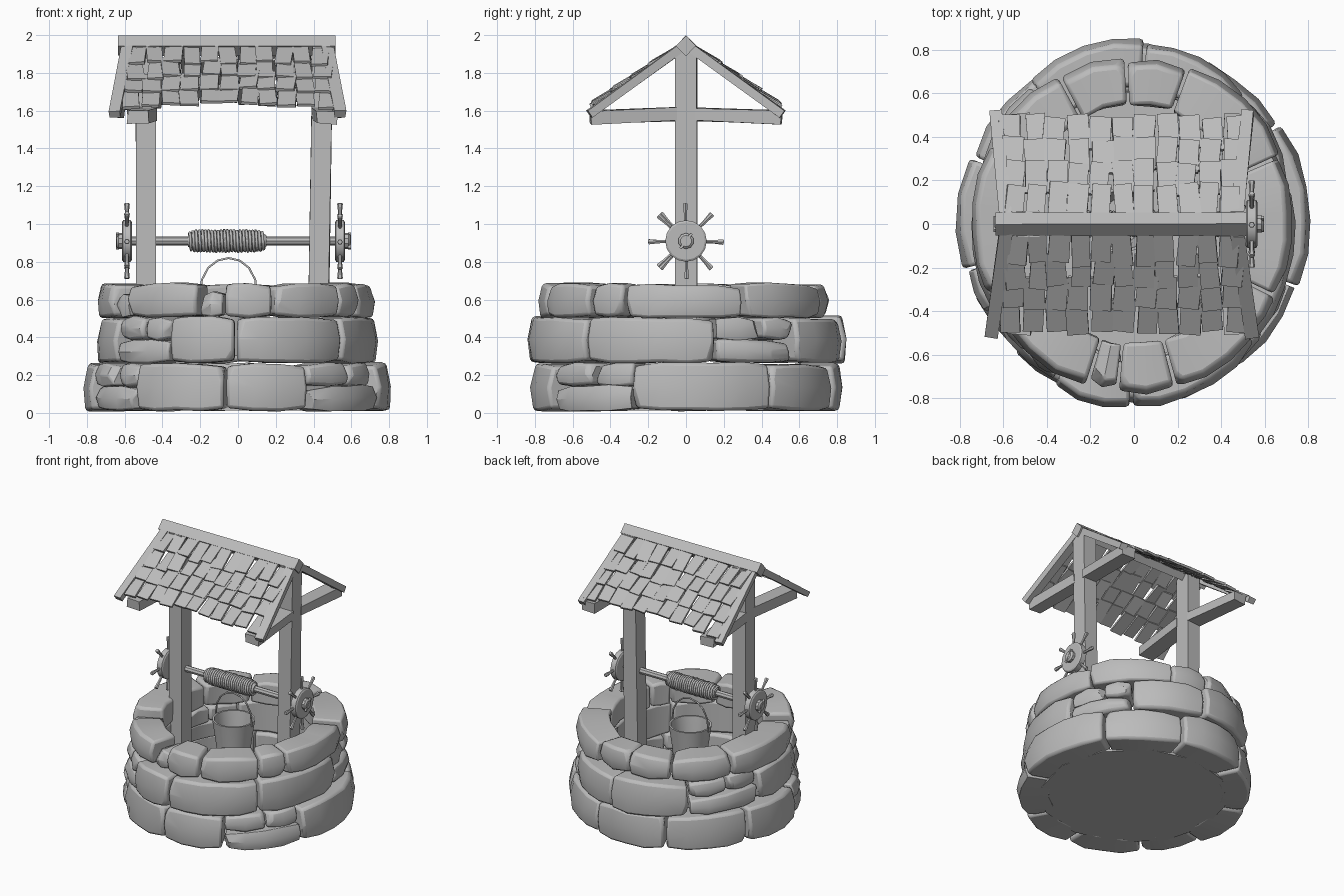
import bpy, bmesh, math, random
from math import sin, cos, pi, radians
from mathutils import Vector, Matrix

random.seed(7)
if "Cube" in bpy.data.objects:
    bpy.data.objects.remove(bpy.data.objects["Cube"])

grey = bpy.data.materials.new("plain grey")
grey.use_nodes = True
grey.diffuse_color = (0.5, 0.5, 0.5, 1)
grey.node_tree.nodes["Principled BSDF"].inputs["Base Color"].default_value = (0.5, 0.5, 0.5, 1)


def jit(a):
    return random.uniform(-a, a)


def finish(bm, name, smooth=None, bevel=0):
    bmesh.ops.recalc_face_normals(bm, faces=bm.faces)
    me = bpy.data.meshes.new(name)
    bm.to_mesh(me)
    bm.free()
    ob = bpy.data.objects.new(name, me)
    bpy.context.collection.objects.link(ob)
    me.materials.append(grey)
    if bevel:
        mod = ob.modifiers.new("worn edges", 'BEVEL')
        mod.width, mod.segments, mod.angle_limit = bevel, 2, radians(45)
    if smooth:
        bpy.ops.object.select_all(action='DESELECT')
        ob.select_set(True)
        bpy.context.view_layer.objects.active = ob
        bpy.ops.object.shade_smooth_by_angle(angle=radians(smooth))
    return ob


def add_beam(bm, a, b, w, h, wobble=0.0, roll=0.0, up=(0, 0, 1)):
    """Rectangular bar from a to b, w across and h along up."""
    a, b = Vector(a), Vector(b)
    d = (b - a).normalized()
    side = d.cross(Vector(up)).normalized()
    top = side.cross(d)
    turn = Matrix.Rotation(roll, 3, d)
    side, top = turn @ side, turn @ top
    ends = []
    for p in (a, b):
        ends.append([bm.verts.new(p + side * (sx * w / 2 + jit(wobble)) + top * (sz * h / 2 + jit(wobble)))
                     for sx, sz in ((-1, -1), (1, -1), (1, 1), (-1, 1))])
    bm.faces.new(ends[0])
    bm.faces.new(ends[1])
    for i in range(4):
        j = (i + 1) % 4
        bm.faces.new((ends[0][i], ends[0][j], ends[1][j], ends[1][i]))


def add_lathe(bm, profile, n, matrix):
    """Turn (radius, height) points round z, closing both ends."""
    rings = [[bm.verts.new(matrix @ Vector((r * cos(2 * pi * i / n), r * sin(2 * pi * i / n), z)))
              for i in range(n)] for r, z in profile]
    for lo, hi in zip(rings, rings[1:]):
        for i in range(n):
            j = (i + 1) % n
            bm.faces.new((lo[i], lo[j], hi[j], hi[i]))
    bm.faces.new(rings[0])
    bm.faces.new(rings[-1])


# Stone courses
def stone(name, a0, a1, z0, z1, rx, ry, thick):
    bm = bmesh.new()
    a0, a1 = radians(a0 + 0.6), radians(a1 - 0.6)
    n = max(2, round((a1 - a0) / 0.18))
    push, tilt, lift = jit(0.015), jit(0.02), jit(0.008)
    sections = []
    for i in range(n + 1):
        t = i / n
        a = a0 + (a1 - a0) * t
        end = 0.012 if i in (0, n) else 0
        low, high = z0 + end + jit(0.004), z1 - end + lift + tilt * (t - 0.5) + jit(0.005)
        out = push - end
        sections.append([bm.verts.new((cos(a) * (rx + r), sin(a) * (ry + r), z)) for r, z in (
            (-thick + jit(0.01), low), (out - 0.015 + jit(0.006), low), (out + jit(0.006), (low + high) / 2),
            (out - 0.025 + jit(0.006), high), (-thick + jit(0.01), high))])
    for s, e in zip(sections, sections[1:]):
        for i in range(5):
            j = (i + 1) % 5
            bm.faces.new((s[i], s[j], e[j], e[i]))
    bm.faces.new(sections[0])
    bm.faces.new(sections[-1])
    # Chip one outer corner
    corner = random.choice((sections[0], sections[-1]))[random.choice((1, 3))].co.copy()
    centre = sum((v.co for v in bm.verts), Vector()) / len(bm.verts)
    away = (corner - centre).normalized()
    cut = bmesh.ops.bisect_plane(bm, geom=bm.verts[:] + bm.edges[:] + bm.faces[:],
                                 plane_co=corner - away * 0.022, plane_no=away, clear_outer=True)
    bmesh.ops.holes_fill(bm, edges=[e for e in cut["geom_cut"] if isinstance(e, bmesh.types.BMEdge)])
    finish(bm, name, smooth=38, bevel=0.018)


# Each course: bottom, top, radii, depth, joint angles, joints that start a stacked pair
courses = [
    ("lower", 0.012, 0.26, 0.81, 0.825, 0.22, (-134, -95, -62, -21, 34, 75, 115, 158, 195, 226), (-62, 195)),
    ("middle", 0.265, 0.505, 0.745, 0.85, 0.22, (-152, -120, -91, -40, 11, 45, 86, 130, 170, 208), (-152, 11, 130)),
    ("upper", 0.505, 0.685, 0.735, 0.77, 0.22, (-144, -107, -96, -75, -42, -26, 24, 70, 93, 118, 152, 205, 216), ()),
]
for label, z0, z1, rx, ry, thick, joints, stacked in courses:
    for a0, a1 in zip(joints, joints[1:]):
        if a0 in stacked:
            mid, join = (z0 + z1) / 2, a0 + (a1 - a0) * 0.55
            stone(label + "_stone", a0, a1, z0, mid, rx - 0.01, ry - 0.02, thick)
            stone(label + "_stone", a0, join, mid, z1, rx - 0.02, ry - 0.02, thick)
            stone(label + "_stone", join, a1, mid, z1, rx - 0.03, ry - 0.03, thick)
        else:
            low = 0.05 if label == "upper" and a1 - a0 < 14 else 0
            stone(label + "_stone", a0, a1, z0, z1 - low, rx, ry, thick)

bm = bmesh.new()
add_lathe(bm, [(0.65, 0.012), (0.65, 0.03)], 12, Matrix())
finish(bm, "well_floor")

# Posts, tie beams and rafters
for name, foot, head, tie_x in (("right", -0.487, -0.487, -0.53), ("left", 0.417, 0.447, 0.47)):
    bm = bmesh.new()
    add_beam(bm, (foot, 0, 0.03), (head, 0, 1.94), 0.108, 0.115, 0.004, up=(0, 1, 0))
    finish(bm, name + "_post")
    s = -1 if name == "right" else 1
    for end, y in (("front", -1), ("back", 1)):
        bm = bmesh.new()
        add_beam(bm, (head, y * 0.05, 1.58), (tie_x, y * 0.505, 1.565), 0.11, 0.07, 0.005)
        finish(bm, f"{name}_{end}_tie_beam")
        bm = bmesh.new()
        top = -0.585 if s < 0 else 0.47
        foot_x = top + s * (0.07 if y < 0 else 0.05)
        add_beam(bm, (top, y * 0.02, 1.935), (foot_x, y * 0.51, 1.58), 0.06, 0.045, 0.004)
        finish(bm, f"{name}_{end}_rafter")

bm = bmesh.new()
add_beam(bm, (-0.635, 0, 1.945), (0.515, 0, 1.942), 0.076, 0.076, 0.003, roll=pi / 4)
finish(bm, "ridge_beam")

# Shingles, laid in four overlapping rows on each slope
slope = Vector((0, 0.45, -0.35)).normalized()
normal = Vector((0, -slope.z, slope.y))
for end, y in (("front", -1), ("back", 1)):
    bm = bmesh.new()
    for row in range(4):
        count, x = 11, -0.585 - 0.01 * row
        step = (1.07 + 0.02 * row) / count
        for i in range(count):
            xc = x + step * (i + 0.5) + jit(0.008)
            sag = 0.035 * max(0, cos((xc + 0.05) * pi / 1.1)) * row / 3
            bottom = Vector((xc, 0.035, 1.938 + sag)) + slope * (0.17 + row * 0.131 + jit(0.016)) + normal * 0.022
            top = bottom - slope * 0.17 - normal * 0.022
            top.x += jit(0.018)
            for p in (top, bottom):
                p.y *= y
            add_beam(bm, top, bottom, step * random.uniform(0.86, 1.0), 0.016, 0.002, roll=jit(0.08))
    finish(bm, end + "_shingles")

# Windlass
along_x = Matrix.Translation((0, 0, 0.91)) @ Matrix.Rotation(pi / 2, 4, 'Y')
bm = bmesh.new()
add_lathe(bm, [(0.024, -0.64), (0.024, 0.59)], 8, along_x)
finish(bm, "axle", smooth=30)
bm = bmesh.new()
add_lathe(bm, [(0.03, -0.265), (0.05, -0.23), (0.05, 0.12), (0.03, 0.15)], 16, along_x)
finish(bm, "rope_drum", smooth=30)

curve = bpy.data.curves.new("wound_rope", 'CURVE')
curve.dimensions, curve.bevel_depth, curve.bevel_resolution = '3D', 0.008, 1
turns, per = 24, 14
line = curve.splines.new('POLY')
line.points.add(turns * per)
for i, p in enumerate(line.points):
    t, a = i / (turns * per), 2 * pi * i / per
    r = 0.055 - 0.014 * abs(2 * t - 1) ** 8 + jit(0.003)
    p.co = (-0.26 + 0.4 * t, r * cos(a), 0.91 + r * sin(a), 1)
curve.materials.append(grey)
bpy.context.collection.objects.link(bpy.data.objects.new("wound_rope", curve))

for name, x, s in (("right", -0.588, -1), ("left", 0.54, 1)):
    hub = Matrix.Translation((x, 0, 0.91)) @ Matrix.Rotation(s * pi / 2, 4, 'Y')
    bm = bmesh.new()
    add_lathe(bm, [(0.1, -0.026), (0.11, -0.02), (0.11, 0.02), (0.1, 0.026)], 16, hub)
    add_lathe(bm, [(0.042, 0.02), (0.042, 0.045), (0.03, 0.055)], 10, hub)
    add_beam(bm, hub @ Vector((-0.04, 0.03, 0.05)), hub @ Vector((0.04, -0.03, 0.05)), 0.014, 0.014)
    finish(bm, name + "_wheel", smooth=30)
    bm = bmesh.new()
    for k in range(8):
        spoke = hub @ Matrix.Rotation(k * pi / 4 + jit(0.05), 4, 'Z') @ Matrix.Rotation(pi / 2, 4, 'Y')
        add_lathe(bm, [(0.009, 0.09), (0.01, 0.15), (0.015, 0.195), (0.012, 0.2)], 6, spoke)
    finish(bm, name + "_wheel_handles", smooth=30)

# Bucket with its bail
bm = bmesh.new()
place = Matrix.Translation((-0.05, 0.02, 0))
add_lathe(bm, [(0.11, 0.3), (0.125, 0.45), (0.148, 0.61), (0.15, 0.625), (0.136, 0.625),
               (0.112, 0.45), (0.1, 0.32)], 16, place)
finish(bm, "bucket", smooth=35)
curve = bpy.data.curves.new("bucket_handle", 'CURVE')
curve.dimensions, curve.bevel_depth, curve.bevel_resolution = '3D', 0.006, 1
line = curve.splines.new('POLY')
line.points.add(8)
for i, p in enumerate(line.points):
    a = pi * i / 8
    p.co = (-0.05 + 0.153 * cos(a), 0.02, 0.605 + 0.215 * sin(a) ** 0.8, 1)
curve.materials.append(grey)
bpy.context.collection.objects.link(bpy.data.objects.new("bucket_handle", curve))
